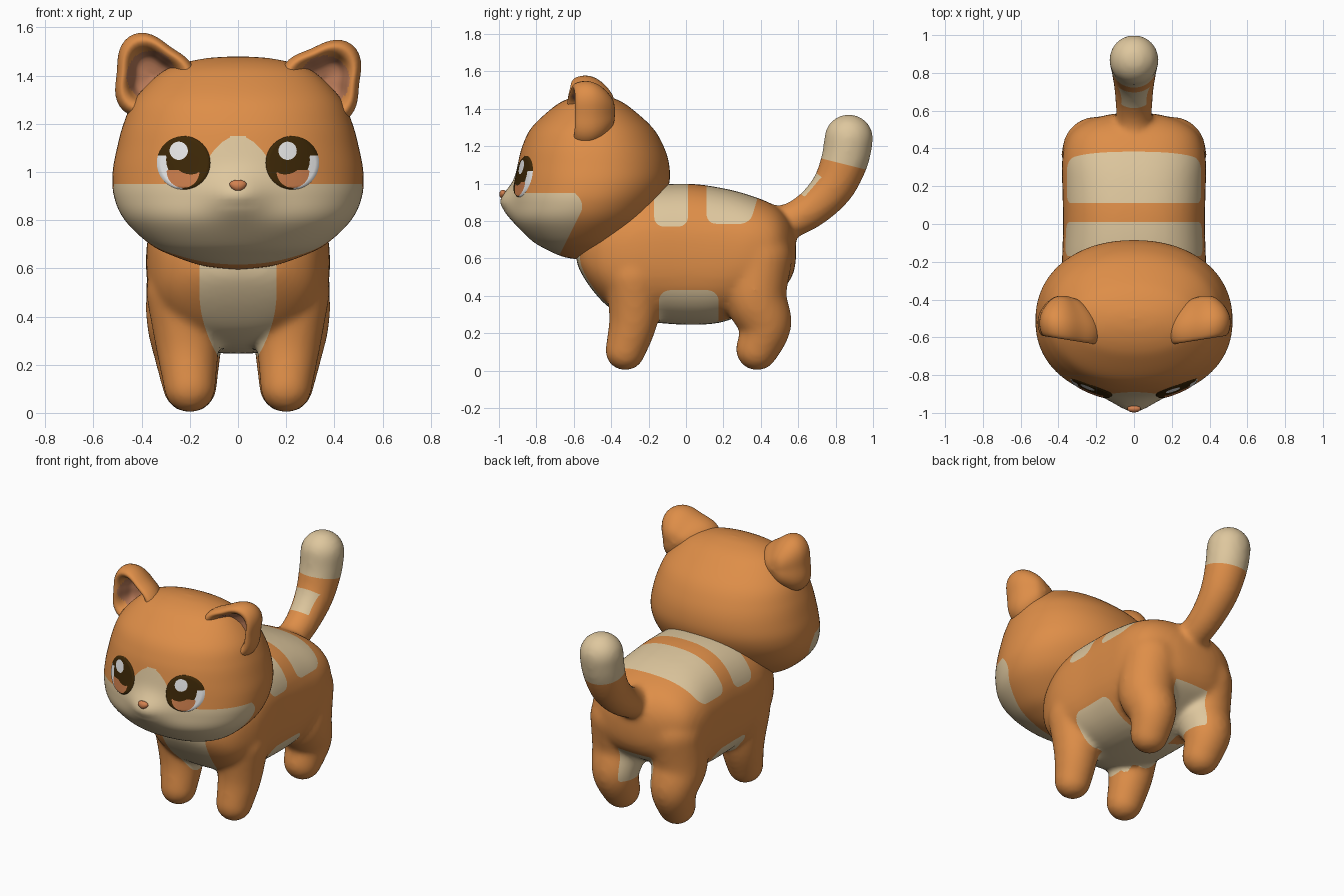
import bpy, bmesh
from math import sin, cos, pi, hypot, exp, copysign
from mathutils import Vector, Matrix
from mathutils.bvhtree import BVHTree

old = bpy.data.objects.get("Cube")
if old:
    bpy.data.objects.remove(old)


def material(name, r, g, b):
    m = bpy.data.materials.new(name)
    m.use_nodes = True
    m.diffuse_color = (r, g, b, 1)
    bsdf = m.node_tree.nodes["Principled BSDF"]
    bsdf.inputs["Base Color"].default_value = (r, g, b, 1)
    bsdf.inputs["Roughness"].default_value = 0.8
    return m


orange = material("orange fur", 0.73, 0.27, 0.065)
cream = material("cream fur", 0.73, 0.57, 0.34)
pink = material("inner ear", 0.5, 0.2, 0.1)
dark = material("dark brown", 0.045, 0.02, 0.002)
white = material("eye white", 0.85, 0.85, 0.85)
amber = material("amber iris", 0.58, 0.2, 0.07)
rose = material("nose rose", 0.65, 0.22, 0.08)


def finish(bm, name, mats):
    mesh = bpy.data.meshes.new(name)
    for f in bm.faces:
        f.smooth = True
    bm.to_mesh(mesh)
    for m in mats:
        mesh.materials.append(m)
    ob = bpy.data.objects.new(name, mesh)
    bpy.context.collection.objects.link(ob)
    return ob


def spline(points, steps):
    """Smooth curve through 4D points."""
    p = [Vector(q) for q in points]
    p = [p[0]] + p + [p[-1]]
    out = []
    for i in range(1, len(p) - 2):
        a, b, c, d = p[i - 1:i + 3]
        for k in range(steps):
            t = k / steps
            out.append((b * 2 + (c - a) * t + (a * 2 - b * 5 + c * 4 - d) * t * t
                        + (b * 3 - a - c * 3 + d) * t ** 3) / 2)
    return out + [p[-1]]


def skin(bm, rings):
    """Join closed rings of points into a surface."""
    vs = [[bm.verts.new(c) for c in ring] for ring in rings]
    n = len(vs[0])
    for a, b in zip(vs, vs[1:]):
        for i in range(n):
            j = (i + 1) % n
            bm.faces.new((a[i], a[j], b[j], b[i]))
    bmesh.ops.remove_doubles(bm, verts=bm.verts, dist=1e-5)
    bmesh.ops.recalc_face_normals(bm, faces=bm.faces)


def section(half, lo, hi, power, n):
    """Superellipse cross-section."""
    out = []
    for i in range(n):
        c, s = cos(2 * pi * i / n), sin(2 * pi * i / n)
        out.append((half * copysign(abs(c) ** (2 / power), c),
                    (lo + hi) / 2 + (hi - lo) / 2 * copysign(abs(s) ** (2 / power), s)))
    return out


def chain(bm, points):
    """Tapered limb from overlapping balls."""
    for x, y, z, r in spline(points, 6):
        bmesh.ops.create_icosphere(bm, subdivisions=3, radius=r,
                                   matrix=Matrix.Translation((x, y, z)))


def paint(bm, rule, index):
    """Cut the surface where rule is zero and colour the positive side."""
    val = {v: rule(v.co) for v in bm.verts}
    cuts = []
    for e in list(bm.edges):
        a, b = e.verts
        if val[a] * val[b] < 0:
            t = min(0.97, max(0.03, val[a] / (val[a] - val[b])))
            cuts.append((e, a, t))
    new = [bmesh.utils.edge_split(e, a, t)[1] for e, a, t in cuts]
    bmesh.ops.connect_verts(bm, verts=new)
    for f in bm.faces:
        if rule(f.calc_center_median()) > 0:
            f.material_index = index


def patch(y, z, centre, half, edge, up, r=0.05):
    """Rounded band across the body, above or below an edge height."""
    qy, qz = abs(y - centre) - half + r, (edge - z) * up + r
    return r - hypot(max(qy, 0), max(qz, 0))


# Body with legs and tail, fused into one skin
bm = bmesh.new()
trunk = [(-0.59, 0, 0.61, 0.61), (-0.57, 0.16, 0.54, 0.7), (-0.5, 0.28, 0.43, 0.8),
         (-0.4, 0.345, 0.33, 0.9), (-0.25, 0.38, 0.27, 0.98), (0, 0.375, 0.245, 1.0),
         (0.2, 0.38, 0.26, 0.975), (0.35, 0.38, 0.33, 0.935), (0.47, 0.345, 0.4, 0.885),
         (0.54, 0.26, 0.46, 0.82), (0.58, 0.13, 0.54, 0.74), (0.59, 0, 0.64, 0.64)]
skin(bm, [[(x, y, z) for x, z in section(h, lo, hi, 2.5, 48)]
          for y, h, lo, hi in spline(trunk, 4)])
for s in (-1, 1):
    chain(bm, [(s * 0.2, -0.325, 0.108, 0.108), (s * 0.21, -0.28, 0.28, 0.133),
               (s * 0.225, -0.275, 0.5, 0.158)])
    chain(bm, [(s * 0.2, 0.38, 0.114, 0.114), (s * 0.21, 0.425, 0.25, 0.14),
               (s * 0.215, 0.37, 0.4, 0.168), (s * 0.2, 0.39, 0.6, 0.18)])
chain(bm, [(0, 0.48, 0.78, 0.1), (0, 0.58, 0.81, 0.096), (0, 0.69, 0.88, 0.103),
           (0, 0.79, 0.99, 0.116), (0, 0.85, 1.13, 0.128), (0, 0.87, 1.24, 0.132)])
body = finish(bm, "body", [orange, cream])
rm = body.modifiers.new("fuse", 'REMESH')
rm.mode, rm.voxel_size = 'VOXEL', 0.016
sm = body.modifiers.new("soften", 'SMOOTH')
sm.factor, sm.iterations = 0.5, 12
bm.clear()
bm.from_object(body, bpy.context.evaluated_depsgraph_get())
body.modifiers.clear()


def underside(p):
    chest = min(0.16 - 1.1 * max(0, 0.5 - p.z) ** 2 - abs(p.x), -0.2 - p.y, 0.8 - p.z)
    stripe = min(0.12 - abs(p.x), 0.46 - p.z, p.y + 0.22)
    flank = patch(p.y, p.z, 0.015, 0.16, 0.43, -1, 0.06)
    return min(max(chest, stripe, flank), p.z - 0.235)


def saddle(p):
    slant = 0.15 * (p.z - 0.88)
    return patch(p.y, p.z, 0.24 + slant, 0.13 + slant, 0.785, 1)


def tail_band(p):
    y, z = p.y - 0.675, p.z - 0.985
    return min(0.07 - abs(0.65 * y + 0.76 * z), 0.65 * z - 0.76 * y + 0.005, p.y - 0.6)


paint(bm, underside, 1)
paint(bm, lambda p: patch(p.y, p.z, -0.08, 0.09, 0.77, 1), 1)
paint(bm, saddle, 1)
paint(bm, tail_band, 1)
paint(bm, lambda p: min(p.z - 1.1 + 0.25 * (p.y - 0.86), p.y - 0.5), 1)
for f in bm.faces:
    f.smooth = True
bm.to_mesh(body.data)
bm.free()

# Head with a small muzzle
levels = [(0.595, 0, -0.58, -0.58), (0.61, 0.14, -0.66, -0.48), (0.65, 0.265, -0.75, -0.4),
          (0.7, 0.365, -0.83, -0.32), (0.8, 0.47, -0.915, -0.2), (0.9, 0.515, -0.925, -0.13),
          (1.0, 0.52, -0.915, -0.09), (1.1, 0.502, -0.9, -0.09), (1.2, 0.475, -0.875, -0.12),
          (1.3, 0.43, -0.825, -0.18), (1.4, 0.335, -0.72, -0.29), (1.445, 0.25, -0.65, -0.36),
          (1.472, 0.13, -0.57, -0.44), (1.48, 0, -0.5, -0.5)]
bm = bmesh.new()
skin(bm, [[(x, y, z) for x, y in section(h, lo, hi, 2.15, 112)]
          for z, h, lo, hi in spline(levels, 6)])
for v in bm.verts:
    x, y, z = v.co
    if y < -0.5:
        v.co.y -= 0.068 * exp(-(x / 0.12) ** 2 - ((z - 0.905) / 0.085) ** 2)
        v.co.y += 0.007 * exp(-((abs(x) - 0.03) / 0.03) ** 2 - ((z - 0.865) / 0.014) ** 2)
face_tree = BVHTree.FromBMesh(bm)


def muzzle(p):
    back = -0.555 - 0.5 * max(0, 0.86 - p.z) - 8 * max(0, p.z - 0.88) ** 2
    mask = min(0.95 - p.z, back - p.y)
    blaze = min(1.15 - 6 * p.x ** 2 - p.z, 0.2 - abs(p.x), -0.7 - p.y, p.z - 0.8)
    return max(mask, blaze)


paint(bm, muzzle, 1)
finish(bm, "head", [orange, cream])
bm.free()

# Cupped ears with thick rolled rims, turned slightly outward
cup = [(0, 0.14, 0, 0), (0.4, 0.125, 0, 0), (0.75, 0.075, 0, 0), (0.95, 0.02, 0, 0),
       (1, -0.03, 0, 0), (0.94, -0.075, 0, 0), (0.82, -0.092, 0, 0), (0.68, -0.075, 0, 0),
       (0.56, -0.03, 0, 0), (0.4, 0.02, 0, 0), (0, 0.04, 0, 0)]
for side, s, zc, lobe in (("left", 1, 1.38, 2.8), ("right", -1, 1.4, 3.4)):
    bm = bmesh.new()
    rings = []
    for k, y, _, _ in spline(cup, 4):
        ring = []
        for i in range(48):
            a = 2 * pi * i / 48
            r = k * 0.165 * (1 + 0.13 * cos(3 * a - lobe))
            ring.append((s * (0.36 + r * cos(a)), y - 0.52 + 0.16 * r * cos(a), zc + r * sin(a)))
        rings.append(ring)
    skin(bm, rings)
    for f in bm.faces:
        c = f.calc_center_median()
        if f.normal.y < 0 and hypot(c.x - s * 0.36, c.z - zc) < 0.103:
            f.material_index = 1
    finish(bm, side + "_ear", [orange, pink])
    bm.free()

# Eyes: thin plates following the face
for side, s in (("left", 1), ("right", -1)):
    bm = bmesh.new()
    ex, ez = s * 0.226, 1.038
    rings = []
    for k in range(15):
        ring = []
        for i in range(56):
            a, r = 2 * pi * i / 56, 0.111 * k / 14
            hit, normal, _, _ = face_tree.ray_cast(
                Vector((ex + r * cos(a), -2, ez + r * sin(a))), Vector((0, 1, 0)))
            ring.append(hit + Vector((0, -1, 0)) * (0.008 if k < 14 else 0))
        rings.append(ring)
    skin(bm, rings)
    if sum(f.normal.y for f in bm.faces) > 0:
        bmesh.ops.reverse_faces(bm, faces=bm.faces)

    def sclera(p):
        u, v = (p.x - ex) * s, p.z - ez
        return min(hypot(u + 0.022, v - 0.012) - 0.094, 0.03 - v, u - 0.005)

    def iris(p):
        u, v = (p.x - ex) * s, p.z - ez
        return min(0.068 - hypot(u - 0.002, v + 0.036), hypot(u + 0.03, v - 0.03) - 0.078,
                   -0.03 - v)

    paint(bm, sclera, 1)
    paint(bm, iris, 2)
    paint(bm, lambda p: 0.038 - hypot(p.x - ex + 0.02, p.z - ez - 0.05), 1)
    finish(bm, side + "_eye", [dark, white, amber])
    bm.free()

# Nose, narrowing downward
bm = bmesh.new()
bmesh.ops.create_uvsphere(bm, u_segments=24, v_segments=14, radius=1)
for v in bm.verts:
    x, y, z = v.co
    v.co = (0.034 * x * (1 + 0.3 * z), -0.978 + 0.02 * y, 0.943 + 0.024 * z)
finish(bm, "nose", [rose])
bm.free()
